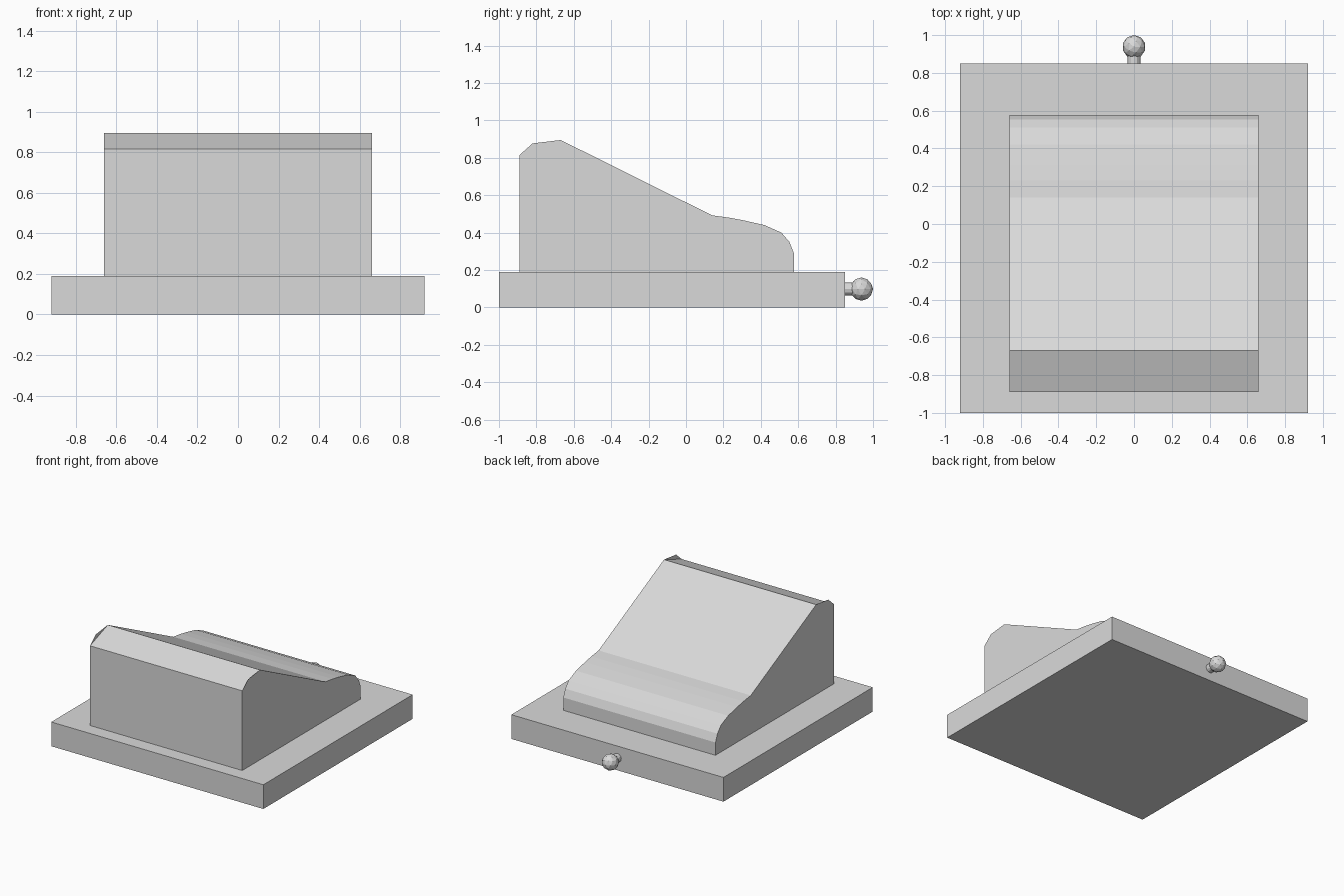
import bpy
import bmesh
from math import radians

cube = bpy.data.objects.get("Cube")
if cube:
    bpy.data.objects.remove(cube, do_unlink=True)

# One plain grey for everything
GREY = (0.7, 0.7, 0.7, 1.0)
grey = bpy.data.materials.new("light grey")
grey.use_nodes = True
grey.diffuse_color = GREY
grey.node_tree.nodes["Principled BSDF"].inputs["Base Color"].default_value = GREY

BASE_TOP = 0.19
HALF_WIDTH = 0.66
KNOB_Z = 0.098


def finish(obj, name):
    obj.name = name
    obj.data.name = name
    obj.data.materials.append(grey)
    return obj


# Base slab
bpy.ops.mesh.primitive_cube_add(size=1, location=(0, -0.075, BASE_TOP / 2))
base = finish(bpy.context.object, "base_slab")
base.scale = (1.84, 1.85, BASE_TOP)

# Sloped body: side outline in (y, z), from the front foot over to the back foot
outline = [
    (-0.89, BASE_TOP), (-0.89, 0.815), (-0.82, 0.877), (-0.67, 0.895),
    (0.14, 0.492), (0.23, 0.48), (0.31, 0.465), (0.42, 0.44),
    (0.51, 0.40), (0.553, 0.35), (0.577, 0.29), (0.578, BASE_TOP),
]
PEAK = 2  # this corner rises only on the side panels, as a small lip

bm = bmesh.new()
left = [bm.verts.new((HALF_WIDTH, y, z)) for y, z in outline]
right = [bm.verts.new((-HALF_WIDTH, y, z)) for y, z in outline]
bm.faces.new(left[::-1])
bm.faces.new(right)
rows = [i for i in range(len(outline)) if i != PEAK]
for a, b in zip(rows, rows[1:] + rows[:1]):
    bm.faces.new((left[a], left[b], right[b], right[a]))
for face in bm.faces:
    face.normal_update()
    centre = face.calc_center_median()
    # Turn every face outwards from the middle of the body
    if face.normal.dot(centre - type(centre)((0, -0.2, 0.35))) < 0:
        face.normal_flip()
mesh = bpy.data.meshes.new("sloped_body")
bm.to_mesh(mesh)
bm.free()
body = bpy.data.objects.new("sloped_body", mesh)
bpy.context.collection.objects.link(body)
finish(body, "sloped_body")

# Knob and its stem on the back edge
bpy.ops.mesh.primitive_cylinder_add(
    vertices=12, radius=0.034, depth=0.08,
    location=(0, 0.875, KNOB_Z), rotation=(radians(90), 0, 0))
finish(bpy.context.object, "knob_stem")

bpy.ops.mesh.primitive_ico_sphere_add(
    subdivisions=2, radius=0.062, location=(0, 0.938, KNOB_Z))
finish(bpy.context.object, "knob")
